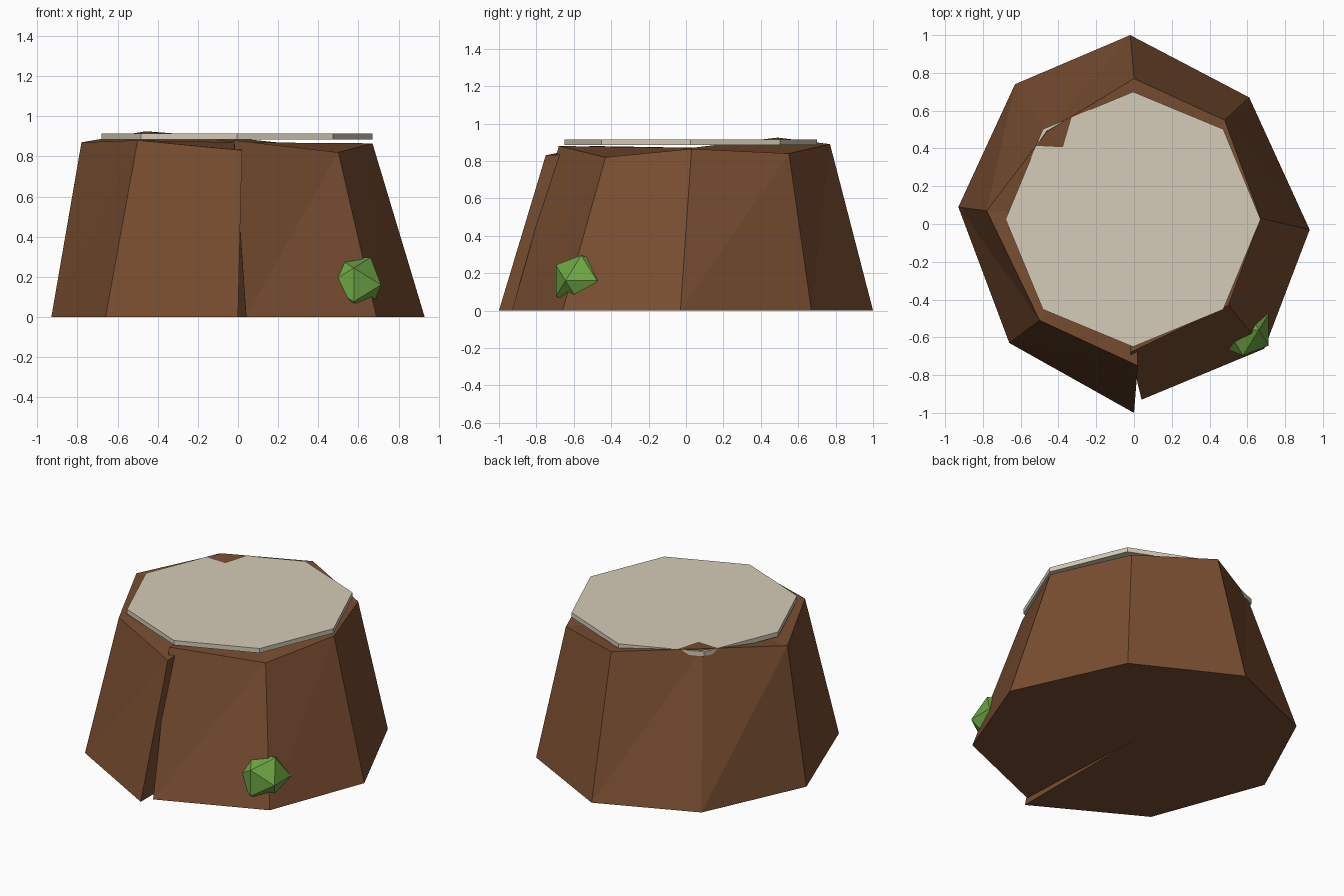
import bpy, bmesh, math
from mathutils import Vector

if "Cube" in bpy.data.objects:
    bpy.data.objects.remove(bpy.data.objects["Cube"])


def finish(name, bm, color):
    bmesh.ops.recalc_face_normals(bm, faces=bm.faces)
    mesh = bpy.data.meshes.new(name)
    bm.to_mesh(mesh)
    bm.free()
    obj = bpy.data.objects.new(name, mesh)
    bpy.context.collection.objects.link(obj)
    mat = bpy.data.materials.new(name + "_color")
    mat.diffuse_color = (*color, 1)
    mat.use_nodes = True
    mat.node_tree.nodes["Principled BSDF"].inputs["Base Color"].default_value = mat.diffuse_color
    mesh.materials.append(mat)
    return obj


# Stump: uneven octagonal rings, split at the front by a crack to the core
bottom = [(0.04, -0.93), (0.69, -0.66), (0.93, -0.03), (0.61, 0.67),
          (-0.02, 1.0), (-0.63, 0.74), (-0.93, 0.09), (-0.66, -0.63), (0.0, -1.0)]
top = [(-0.02, -0.68, 0.88), (0.50, -0.43, 0.82), (0.67, 0.03, 0.865),
       (0.48, 0.55, 0.84), (0.0, 0.77, 0.89), (-0.46, 0.49, 0.925),
       (-0.78, 0.07, 0.87), (-0.50, -0.51, 0.88), (0.02, -0.75, 0.83)]
bm = bmesh.new()
low = [bm.verts.new((x, y, 0)) for x, y in bottom]
high = [bm.verts.new(p) for p in top]
core_low = bm.verts.new((0, 0, 0))
core_high = bm.verts.new((0, 0.03, 0.87))
for i in range(len(low) - 1):
    a, b, c, d = low[i], low[i + 1], high[i + 1], high[i]
    bm.faces.new((a, b, c))
    bm.faces.new((a, c, d))
    bm.faces.new((core_low, b, a))
    bm.faces.new((core_high, d, c))
# Inner walls of the crack
bm.faces.new((core_low, low[0], high[0], core_high))
bm.faces.new((core_high, high[-1], low[-1], core_low))
finish("stump", bm, (0.19, 0.075, 0.03))

# Pale cut surface
bm = bmesh.new()
bmesh.ops.create_cone(bm, cap_ends=True, segments=8, radius1=0.675,
                      radius2=0.675, depth=0.03)
bmesh.ops.translate(bm, verts=bm.verts, vec=(-0.005, 0.025, 0.9))
finish("cut_surface", bm, (0.66, 0.60, 0.48))

# Moss clump: icosahedron with a vertical edge facing front
bm = bmesh.new()
s = 0.084
p = s * (1 + math.sqrt(5)) / 2
center = Vector((0.577, -0.56, 0.16))
for i in (-s, s):
    for j in (-p, p):
        for v in ((0, j, i), (i, 0, j), (j, i, 0)):
            bm.verts.new(center + Vector(v))
bmesh.ops.convex_hull(bm, input=bm.verts)
finish("moss_clump", bm, (0.15, 0.37, 0.055))
